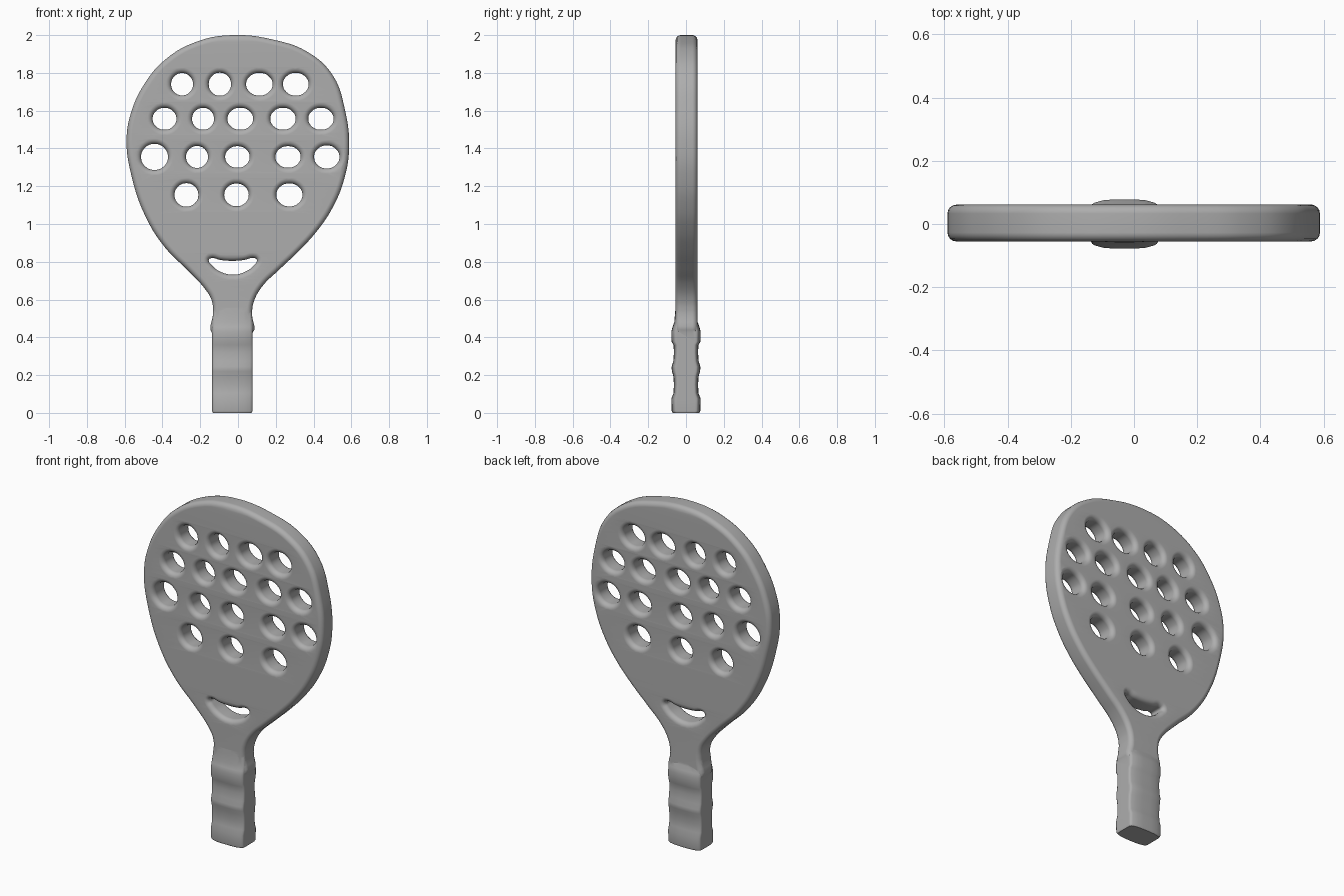
import bpy, bmesh, math

if "Cube" in bpy.data.objects:
    bpy.data.objects.remove(bpy.data.objects["Cube"])

BEVEL = 0.028
HALF = 0.058

# Head outline (x, z), clockwise from the top
outline = [(-.03, 2.0), (.19, 1.975), (.37, 1.91), (.50, 1.79), (.565, 1.61),
           (.588, 1.40), (.56, 1.23), (.50, 1.085), (.42, .965), (.33, .865),
           (.22, .76), (.127, .668), (.084, .59), (.074, .53), (.075, .42),
           (-.135, .42), (-.132, .53), (-.139, .595), (-.17, .65), (-.254, .743),
           (-.386, .875), (-.49, 1.04), (-.565, 1.26), (-.59, 1.44), (-.566, 1.59),
           (-.49, 1.75), (-.386, 1.87), (-.22, 1.965)]
# Smile-shaped opening above the grip
smile = [(-.155, .808), (-.147, .818), (-.09, .809), (-.03, .805), (.03, .809),
         (.09, .819), (.10, .808), (.088, .785), (.04, .748), (-.03, .732),
         (-.10, .751), (-.141, .785)]
# Hole rows: z, then (x, x radius, z radius)
rows = {1.74: [(-.296, .058, .059), (-.096, .059, .061), (.113, .07, .06), (.306, .068, .06)],
        1.557: [(-.389, .063, .058), (-.185, .058, .058), (.012, .068, .058),
                (.238, .067, .058), (.439, .067, .058)],
        1.355: [(-.442, .071, .069), (-.217, .058, .058), (-.003, .065, .057),
                (.265, .067, .057), (.470, .067, .061)],
        1.154: [(-.273, .063, .062), (-.008, .065, .06), (.272, .069, .061)]}


def add_spline(curve, pts):
    s = curve.splines.new('BEZIER')
    s.bezier_points.add(len(pts) - 1)
    for bp, (x, z) in zip(s.bezier_points, pts):
        bp.co = (x, z, 0)
        bp.handle_left_type = bp.handle_right_type = 'AUTO'
    s.use_cyclic_u = True
    s.resolution_u = 5


# Head plate: filled curve with rounded rims
curve = bpy.data.curves.new("head", 'CURVE')
curve.dimensions = '2D'
curve.fill_mode = 'BOTH'
curve.extrude = HALF - BEVEL
curve.bevel_depth = BEVEL
curve.bevel_resolution = 3
curve.offset = -BEVEL
add_spline(curve, outline)
add_spline(curve, smile)
for z, holes in rows.items():
    for x, rx, rz in holes:
        add_spline(curve, [(x + rx * math.cos(k * math.pi / 4), z + rz * math.sin(k * math.pi / 4))
                           for k in range(8)])
head = bpy.data.objects.new("paddle", curve)
bpy.context.collection.objects.link(head)
head.rotation_euler.x = math.pi / 2
head.location.y = 0.003
bpy.context.view_layer.objects.active = head
head.select_set(True)
bpy.ops.object.convert(target='MESH')
head = bpy.context.object
bm = bmesh.new()
bm.from_mesh(head.data)
bmesh.ops.remove_doubles(bm, verts=bm.verts, dist=0.0003)
bmesh.ops.recalc_face_normals(bm, faces=bm.faces)
bm.to_mesh(head.data)
bm.free()

# Grip: crowned section lofted through three ridges (z, half width, half depth)
levels = [(0, .102, .070), (.010, .107, .076), (.075, .107, .078), (.105, .107, .066),
          (.15, .107, .064), (.195, .107, .067), (.22, .107, .075), (.245, .107, .076),
          (.275, .107, .067), (.32, .107, .064), (.36, .107, .066), (.378, .107, .077),
          (.43, .107, .078), (.455, .107, .071), (.48, .106, .062), (.53, .102, .058),
          (.58, .096, .052)]
quarter = [(1, .6), (.99, .72), (.96, .80), (.88, .87), (.6, .97), (.25, 1)]
half = quarter + [(-x, y) for x, y in reversed(quarter)]
section = half + [(-x, -y) for x, y in half]
bm = bmesh.new()
rings = [[bm.verts.new((-.03 + w * x, d * y, z)) for x, y in section] for z, w, d in levels]
n = len(section)
for a, b in zip(rings, rings[1:]):
    for i in range(n):
        j = (i + 1) % n
        bm.faces.new((a[i], a[j], b[j], b[i]))
bm.faces.new(rings[0][::-1])
bm.faces.new(rings[-1])
bmesh.ops.recalc_face_normals(bm, faces=bm.faces)
mesh = bpy.data.meshes.new("grip")
bm.to_mesh(mesh)
bm.free()
grip = bpy.data.objects.new("grip", mesh)
bpy.context.collection.objects.link(grip)

# Fuse the grip into the head
union = head.modifiers.new("union", 'BOOLEAN')
union.operation = 'UNION'
union.solver = 'EXACT'
union.object = grip
bpy.ops.object.modifier_apply(modifier="union")
bpy.data.objects.remove(grip)

# Dark grey surface
grey = bpy.data.materials.new("dark_grey")
grey.diffuse_color = (.42, .42, .42, 1)
grey.use_nodes = True
grey.node_tree.nodes["Principled BSDF"].inputs["Base Color"].default_value = grey.diffuse_color
head.data.materials.clear()
head.data.materials.append(grey)

# Smooth shading with clean flat faces
bpy.ops.object.shade_smooth_by_angle(angle=math.radians(40))
wn = head.modifiers.new("weighted", 'WEIGHTED_NORMAL')
wn.keep_sharp = True
